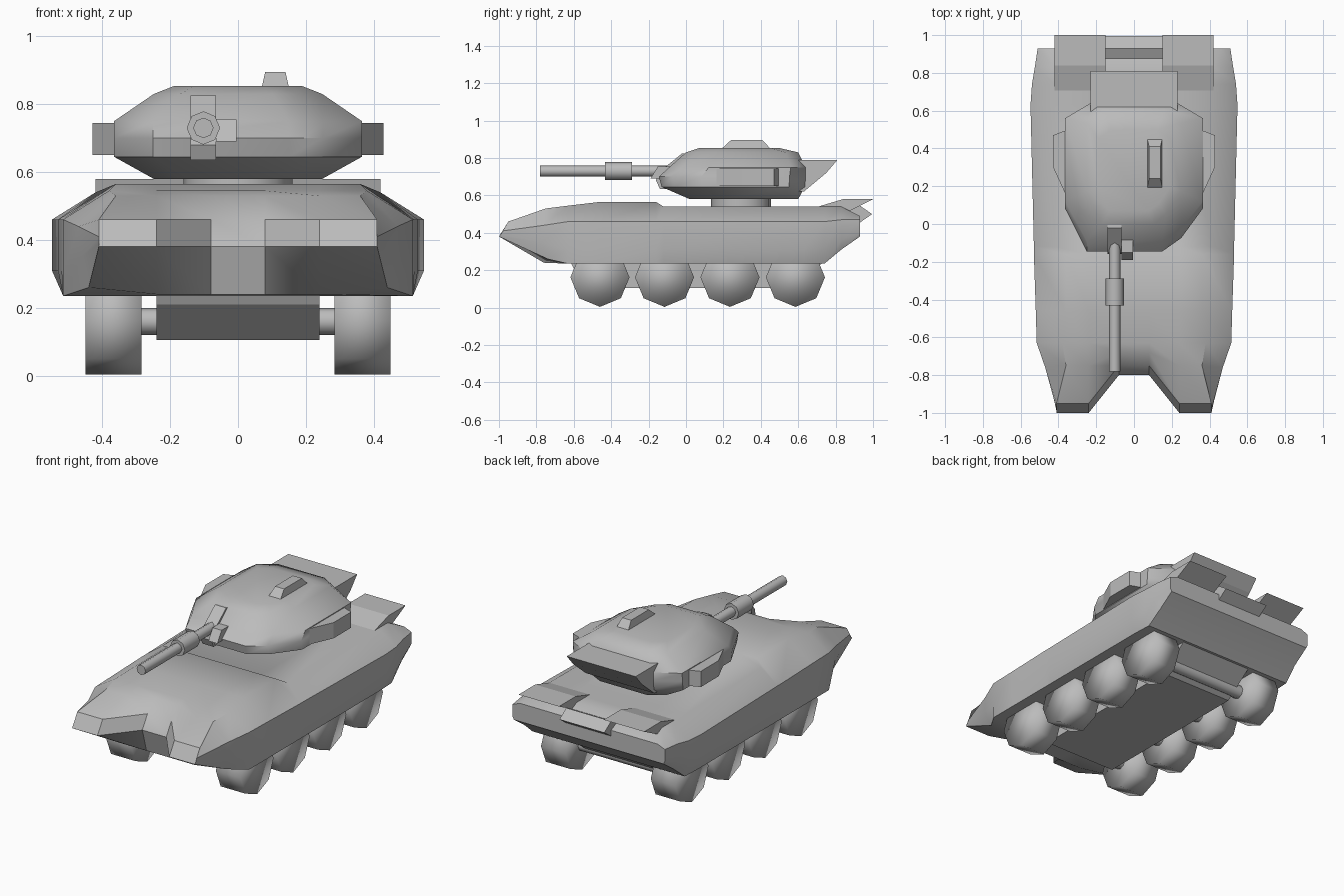
import bpy
import bmesh
from math import radians, cos, sin, pi

old = bpy.data.objects.get("Cube")
if old:
    bpy.data.objects.remove(old, do_unlink=True)

grey = bpy.data.materials.new("plain grey")
grey.use_nodes = True
grey.diffuse_color = (0.5, 0.5, 0.5, 1)
grey.node_tree.nodes["Principled BSDF"].inputs["Base Color"].default_value = (0.5, 0.5, 0.5, 1)


def finish(name, bm, smooth=None):
    """Turn a bmesh into an object, with optional smoothing angle."""
    bmesh.ops.remove_doubles(bm, verts=bm.verts, dist=0.0005)
    bmesh.ops.recalc_face_normals(bm, faces=bm.faces)
    mesh = bpy.data.meshes.new(name)
    bm.to_mesh(mesh)
    bm.free()
    mesh.materials.append(grey)
    obj = bpy.data.objects.new(name, mesh)
    bpy.context.collection.objects.link(obj)
    if smooth:
        bpy.ops.object.select_all(action="DESELECT")
        obj.select_set(True)
        bpy.context.view_layer.objects.active = obj
        bpy.ops.object.shade_smooth_by_angle(angle=radians(smooth))
    return obj


def bridge(bm, a, b):
    """Join two closed loops of vertices with quads."""
    n = len(a)
    for i in range(n):
        j = (i + 1) % n
        bm.faces.new((a[i], a[j], b[j], b[i]))


def loft(name, rings, smooth=None):
    bm = bmesh.new()
    loops = [[bm.verts.new(p) for p in ring] for ring in rings]
    for a, b in zip(loops, loops[1:]):
        bridge(bm, a, b)
    bm.faces.new(loops[0])
    bm.faces.new(loops[-1])
    return finish(name, bm, smooth)


def side_prism(name, profile, x0, x1):
    """Extrude a (y, z) profile from x0 to x1."""
    return loft(name, [[(x, y, z) for y, z in profile] for x in (x0, x1)])


def cylinder(name, centre, radius, length, axis, sides=8, turn=0.0, smooth=None):
    x, y, z = centre
    rings = []
    for d in (-length / 2, length / 2):
        ring = []
        for i in range(sides):
            a = 2 * pi * i / sides + turn
            u, v = radius * cos(a), radius * sin(a)
            ring.append({"x": (x + d, y + u, z + v), "y": (x + u, y + d, z + v),
                         "z": (x + u, y + v, z + d)}[axis])
        rings.append(ring)
    return loft(name, rings, smooth)


# Hull: half sections run from the bottom centre out and up to the top centre
def section(y, xb, zb, xs, zl, zs, xt, zt):
    return [(0.08, y, zb), (0.24, y, zb), (xb, y, zb), (xs, y, zl),
            (xs, y, zs), (xt, y, zt), (0.24, y, zt), (0.08, y, zt)]


nose_tip = [(0.08, -0.8, 0.38), (0.24, -1, 0.38), (0.41, -1, 0.38), (0.41, -0.99, 0.39),
            (0.41, -0.98, 0.41), (0.41, -0.95, 0.46), (0.24, -0.95, 0.46), (0.08, -0.75, 0.46)]
nose_root = [(0.08, -0.76, 0.24), (0.24, -0.76, 0.24), (0.44, -0.74, 0.26), (0.46, -0.77, 0.35),
             (0.47, -0.76, 0.44), (0.36, -0.75, 0.53), (0.24, -0.75, 0.53), (0.08, -0.68, 0.53)]
halves = [
    nose_tip, nose_root,
    section(-0.63, 0.515, 0.235, 0.515, 0.31, 0.46, 0.38, 0.545),
    section(-0.46, 0.515, 0.235, 0.52, 0.31, 0.46, 0.36, 0.565),
    section(-0.16, 0.515, 0.235, 0.53, 0.31, 0.46, 0.36, 0.565),
    section(-0.12, 0.515, 0.235, 0.53, 0.31, 0.46, 0.42, 0.54),
    section(0.63, 0.515, 0.235, 0.548, 0.31, 0.46, 0.42, 0.54),
    section(0.74, 0.51, 0.235, 0.54, 0.32, 0.46, 0.42, 0.54),
    section(0.83, 0.5, 0.31, 0.525, 0.36, 0.47, 0.42, 0.54),
    section(0.93, 0.5, 0.38, 0.51, 0.4, 0.47, 0.46, 0.49),
]
bm = bmesh.new()
loops = []
for half in halves:
    right = [bm.verts.new(p) for p in half]
    left = [bm.verts.new((-x, y, z)) for x, y, z in half]
    loops.append(right + left[::-1])
for a, b in zip(loops, loops[1:]):
    bridge(bm, a, b)
for end in (loops[0], loops[-1]):
    bm.faces.new((end[0], end[7], end[8], end[15]))
    for h in (end[:8], end[:7:-1]):
        bm.faces.new((h[0], h[1], h[6], h[7]))
        bm.faces.new(h[1:7])
finish("hull", bm, 35)

# Belly with a ramp rising to the rear
belly = [(-0.62, 0.25), (-0.6, 0.21), (-0.48, 0.105), (0.55, 0.105), (0.92, 0.38), (0.85, 0.42)]
side_prism("belly", belly, -0.24, 0.24)

# Rear deck fins and the plate between them
for s, tag in ((1, "left"), (-1, "right")):
    side_prism("rear_fin_" + tag, [(0.69, 0.535), (0.84, 0.58), (1.0, 0.58), (0.87, 0.515)],
               s * 0.15, s * 0.42)
side_prism("rear_plate", [(0.84, 0.5), (0.93, 0.545), (0.995, 0.5), (0.93, 0.455)], -0.15, 0.15)

# Wheels and axles
for i, y in enumerate((-0.46, -0.115, 0.235, 0.585)):
    for s, tag in ((1, "left"), (-1, "right")):
        cylinder(f"wheel_{tag}_{i + 1}", (s * 0.367, y, 0.162), 0.158, 0.165, "x", smooth=180)
    cylinder(f"axle_{i + 1}", (0, y, 0.16), 0.04, 0.6, "x", smooth=60)

# Turret: one plan outline squeezed to each level
outline = [(-0.25, 0), (0.15, 0), (0.25, 0.09), (0.365, 0.29), (0.365, 0.89),
           (0.23, 1), (-0.23, 1), (-0.365, 0.89), (-0.365, 0.29)]
levels = [(0.58, 0.68, 0.02, 0.6), (0.645, 1, -0.13, 0.635), (0.7, 1, -0.145, 0.64),
          (0.75, 1, -0.09, 0.64), (0.83, 0.68, 0.0, 0.6), (0.853, 0.52, 0.07, 0.5)]
loft("turret", [[(x * k, y0 + t * (y1 - y0), z) for x, t in outline]
                for z, k, y0, y1 in levels], 45)
cylinder("turret_ring", (0, 0.295, 0.56), 0.16, 0.06, "z", 16, smooth=40)
side_prism("turret_bustle", [(0.56, 0.79), (0.81, 0.79), (0.75, 0.72), (0.63, 0.62), (0.56, 0.62)],
           -0.23, 0.23)

# Boxes on the turret cheeks
for s, tag in ((1, "left"), (-1, "right")):
    loft("cheek_box_" + tag, [[(s * x, y, z) for x, y in
                               ((0.35, 0.13), (0.428, 0.3), (0.428, 0.47), (0.35, 0.5))]
                              for z in (0.65, 0.745)])

# Roof sight housing
loft("roof_sight", [[(0.11 - w, a, z), (0.11 + w, a, z), (0.11 + w, b, z), (0.11 - w, b, z)]
                    for z, w, a, b in ((0.84, 0.042, 0.18, 0.46), (0.895, 0.03, 0.24, 0.41))])

# Gun, mantlet and the small sight beside it
side_prism("mantlet", [(-0.14, 0.635), (-0.16, 0.68), (-0.15, 0.72), (-0.02, 0.825),
                       (0.06, 0.82), (0.06, 0.635)], -0.14, -0.065)
side_prism("gun_sight", [(-0.19, 0.69), (-0.15, 0.755), (-0.06, 0.755), (-0.08, 0.69)], -0.065, -0.005)
cylinder("gun_barrel", (-0.102, -0.4, 0.73), 0.03, 0.76, "y", smooth=60)
cylinder("gun_sleeve", (-0.102, -0.36, 0.73), 0.049, 0.145, "y", smooth=60)
